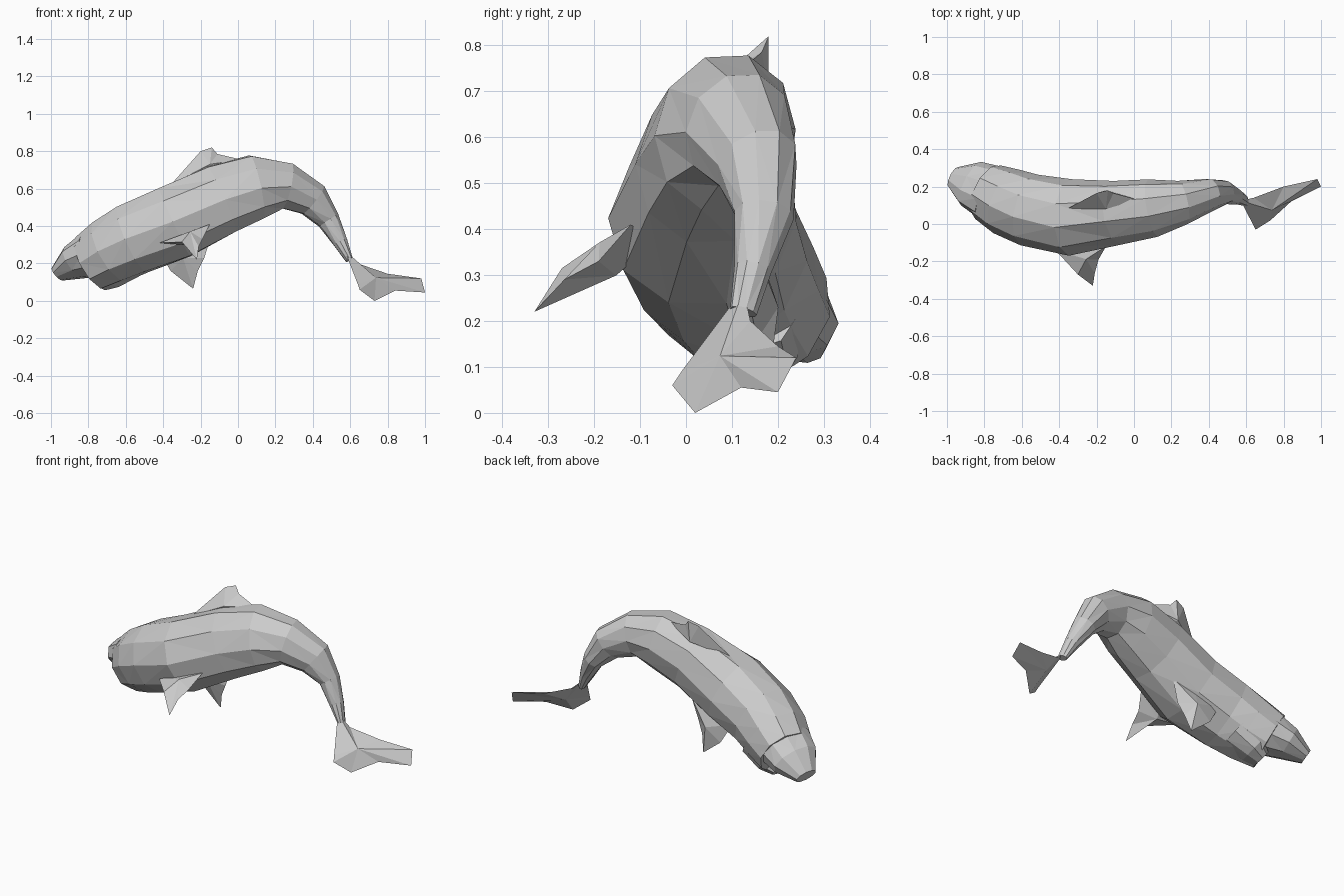
import bpy, bmesh, math
from mathutils import Vector

UP = Vector((0, 0.31, 0.95))            # body is rolled slightly toward +y
SIDES = 10


def finish(name, bm):
    bmesh.ops.recalc_face_normals(bm, faces=bm.faces)
    bmesh.ops.triangulate(bm, faces=[f for f in bm.faces if len(f.verts) == 4])
    mesh = bpy.data.meshes.new(name)
    bm.to_mesh(mesh)
    bm.free()
    obj = bpy.data.objects.new(name, mesh)
    bpy.context.collection.objects.link(obj)
    return obj


def loft(name, stations):
    """Skin of oval rings; station = x, y, z, half width, half height."""
    bm = bmesh.new()
    centres = [Vector(s[:3]) for s in stations]
    rings = []
    for i, s in enumerate(stations):
        t = (centres[min(i + 1, len(centres) - 1)] - centres[max(i - 1, 0)]).normalized()
        up = (UP - t * UP.dot(t)).normalized()
        side = t.cross(up)
        ring = []
        for k in range(SIDES):
            a = 2 * math.pi * k / SIDES + math.pi / 2
            ring.append(bm.verts.new(centres[i] + side * s[3] * math.cos(a) * 1.02
                                     + up * s[4] * math.sin(a)))
        rings.append(ring)
    for r0, r1 in zip(rings, rings[1:]):
        for k in range(SIDES):
            n = (k + 1) % SIDES
            bm.faces.new((r0[k], r0[n], r1[n], r1[k]))
    bm.faces.new(rings[0])
    bm.faces.new(rings[-1])
    return finish(name, bm)


def blade(name, outline, middle, offset):
    """Thin fin: sharp outline, with a raised point on either side."""
    bm = bmesh.new()
    rim = [bm.verts.new(p) for p in outline]
    for sign in (1, -1):
        peak = bm.verts.new(Vector(middle) + Vector(offset) * sign)
        for a, b in zip(rim, rim[1:] + rim[:1]):
            bm.faces.new((a, b, peak))
    return finish(name, bm)


# Arched trunk from throat to tail stalk
loft("body", [
    (-0.78, 0.17, 0.205, 0.155, 0.165),
    (-0.68, 0.12, 0.265, 0.18, 0.185),
    (-0.56, 0.075, 0.33, 0.19, 0.20),
    (-0.34, 0.035, 0.42, 0.20, 0.21),
    (-0.09, 0.06, 0.545, 0.165, 0.20),
    (0.10, 0.085, 0.61, 0.15, 0.18),
    (0.26, 0.115, 0.615, 0.115, 0.13),
    (0.40, 0.155, 0.54, 0.085, 0.10),
    (0.485, 0.17, 0.43, 0.065, 0.06),
    (0.55, 0.145, 0.31, 0.04, 0.04),
    (0.595, 0.125, 0.22, 0.03, 0.02)])

# Open mouth
loft("upper_jaw", [
    (-0.965, 0.25, 0.145, 0.06, 0.04),
    (-0.87, 0.215, 0.205, 0.13, 0.09),
    (-0.77, 0.17, 0.25, 0.15, 0.125)])
loft("lower_jaw", [
    (-0.75, 0.14, 0.10, 0.08, 0.05),
    (-0.70, 0.13, 0.14, 0.125, 0.075),
    (-0.60, 0.10, 0.22, 0.15, 0.10)])

# Back fin
blade("dorsal_fin", [(-0.36, 0.08, 0.62), (-0.20, 0.165, 0.80), (-0.14, 0.18, 0.82),
                     (-0.11, 0.165, 0.785), (0.02, 0.13, 0.755), (-0.10, 0.11, 0.68)],
      (-0.15, 0.13, 0.715), (0, 0.05, -0.016))

# Side flippers: the near one reaches out, the far one hangs down
blade("near_flipper", [(-0.42, -0.14, 0.31), (-0.30, -0.27, 0.315), (-0.22, -0.33, 0.22),
                       (-0.21, -0.265, 0.29), (-0.19, -0.19, 0.33), (-0.15, -0.12, 0.41),
                       (-0.26, -0.07, 0.37)],
      (-0.27, -0.17, 0.335), (0.014, -0.018, 0.036))
blade("far_flipper", [(-0.43, 0.18, 0.28), (-0.36, 0.19, 0.16), (-0.24, 0.18, 0.065),
                      (-0.215, 0.155, 0.16), (-0.18, 0.14, 0.23), (-0.14, 0.15, 0.36),
                      (-0.28, 0.15, 0.38)],
      (-0.28, 0.165, 0.23), (0.014, 0.036, 0))

# Twisted two-lobed tail
blade("tail_fluke", [(0.57, 0.125, 0.27), (0.64, -0.01, 0.09), (0.65, -0.03, 0.06),
                     (0.73, 0.02, 0.0), (0.84, 0.12, 0.055), (1.0, 0.20, 0.045),
                     (0.98, 0.24, 0.12), (0.80, 0.20, 0.145), (0.64, 0.14, 0.20)],
      (0.72, 0.10, 0.115), (-0.018, 0.026, -0.009))
